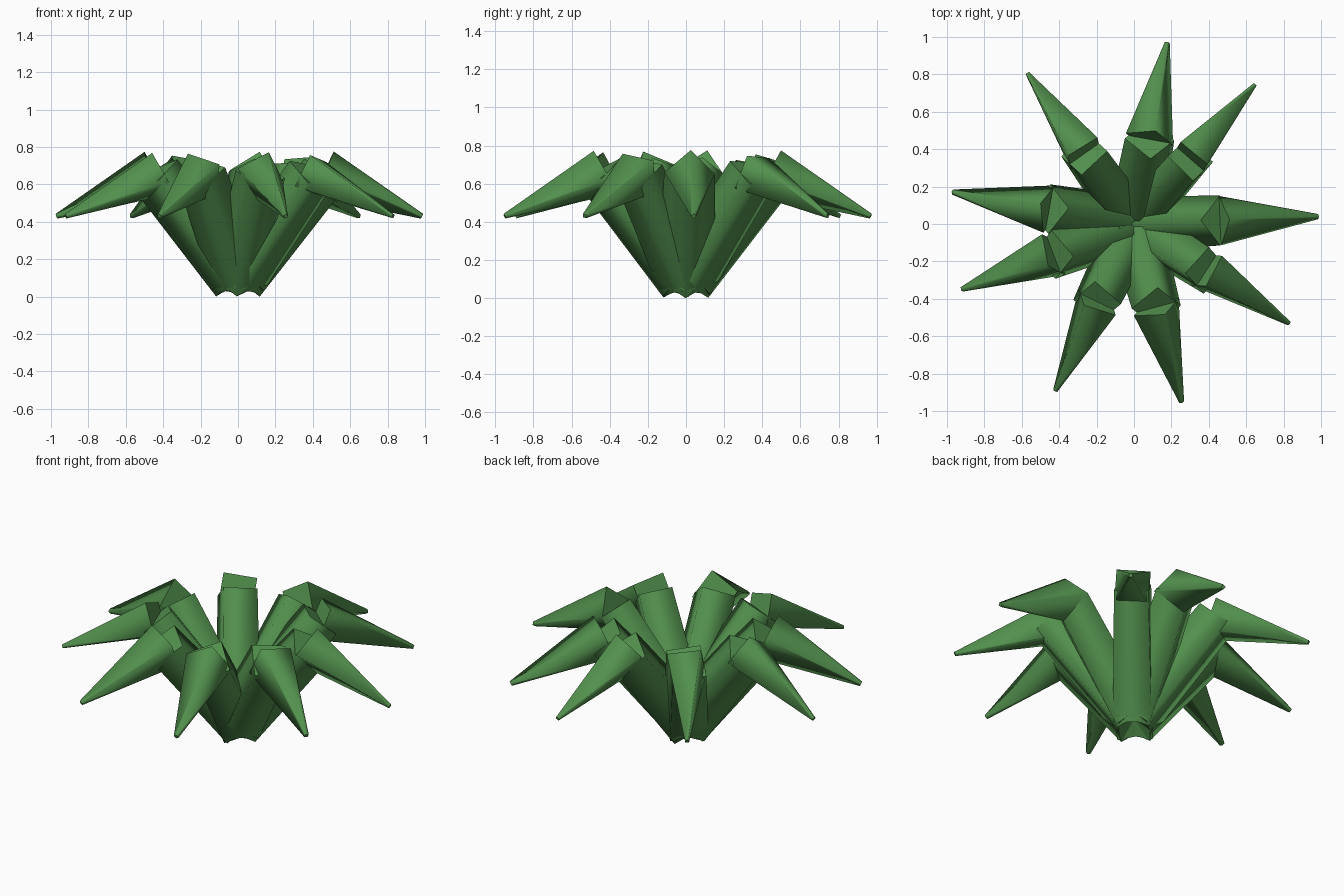
import bpy, bmesh, math
from mathutils import Vector

if "Cube" in bpy.data.objects:
    bpy.data.objects.remove(bpy.data.objects["Cube"])

green = bpy.data.materials.new("leaf green")
green.diffuse_color = (0.085, 0.28, 0.075, 1)
green.use_nodes = True
green.node_tree.nodes["Principled BSDF"].inputs["Base Color"].default_value = green.diffuse_color


def tapered_prism(name, start, end, r1, r2):
    """Four-sided tapered leaf segment: smooth sides, flat end caps."""
    axis = end - start
    turn = Vector((0, 0, 1)).rotation_difference(axis.normalized())
    bm = bmesh.new()
    rings = []
    for centre, r in ((start, r1), (end, r2)):
        ring = []
        for k in range(4):
            a = k * math.pi / 2
            ring.append(bm.verts.new(centre + turn @ Vector((r * math.cos(a), r * math.sin(a), 0))))
        rings.append(ring)
    low, high = rings
    for k in range(4):
        j = (k + 1) % 4
        bm.faces.new((low[k], low[j], high[j], high[k])).smooth = True
    bm.faces.new(low[::-1])
    bm.faces.new(high)
    mesh = bpy.data.meshes.new(name)
    bm.to_mesh(mesh)
    bm.free()
    mesh.materials.append(green)
    bpy.context.collection.objects.link(bpy.data.objects.new(name, mesh))


# Nine leaves around the centre: a rising stalk and a drooping pointed tip
root = Vector((0, 0, 0.095))
for i, deg in enumerate((2.3, 49, 79.6, 125.3, 170, 200.8, 244.7, 285, 327.3), 1):
    a = math.radians(deg)
    out = Vector((math.cos(a), math.sin(a), 0))
    joint = out * 0.46 + Vector((0, 0, 0.655))
    tip = out * 0.985 + Vector((0, 0, 0.43))
    tapered_prism(f"leaf_stalk_{i}", root, joint, 0.15, 0.133)
    tapered_prism(f"leaf_tip_{i}", joint, tip, 0.132, 0.014)
